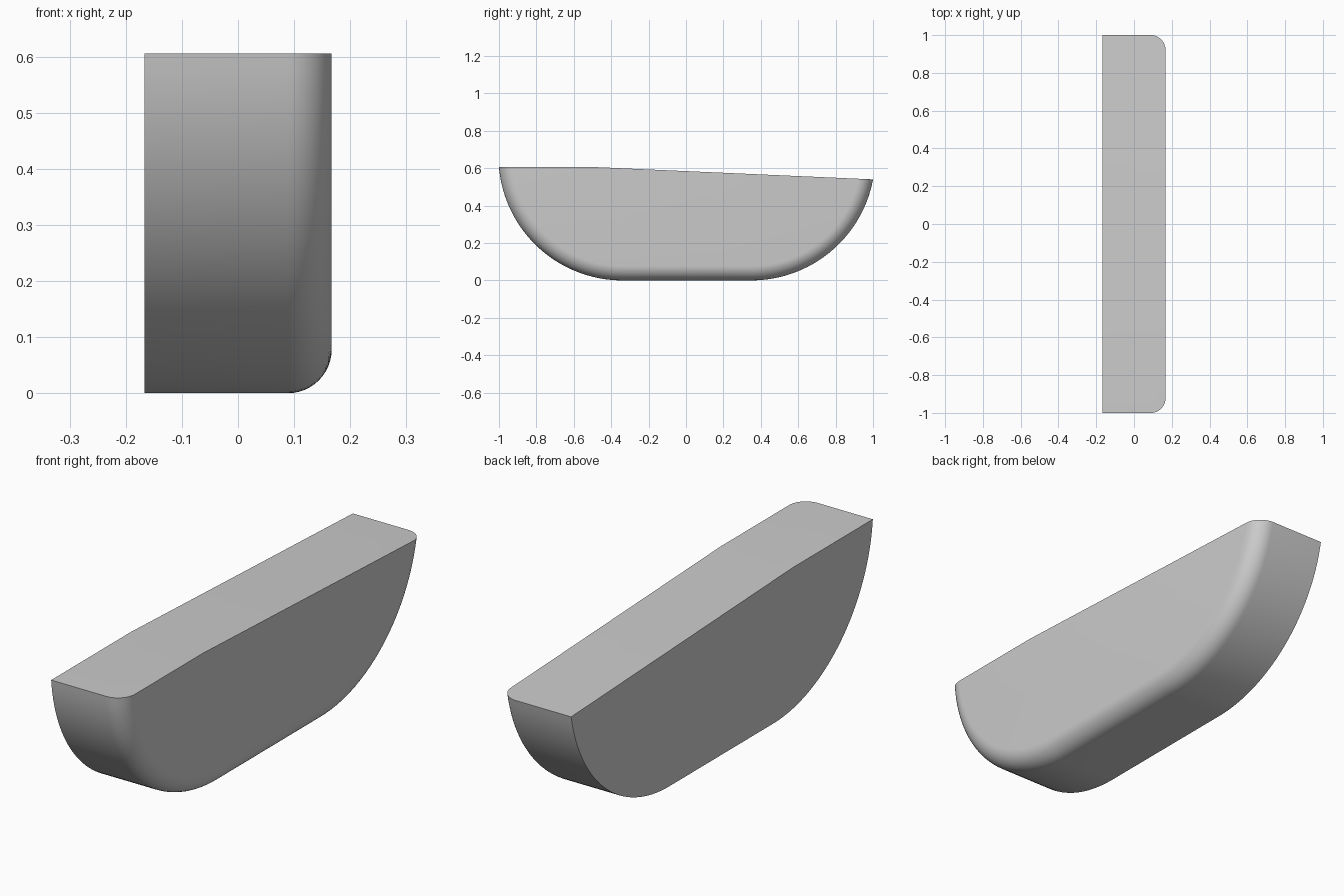
import bpy, bmesh
from math import cos, sin, pi, sqrt, atan2, radians

cube = bpy.data.objects.get("Cube")
if cube:
    bpy.data.objects.remove(cube, do_unlink=True)

HALF_WIDTH, TOP, BREAK_Y, END_Z = 0.167, 0.605, -0.47, 0.54
RADIUS, FLAT_FRONT, FLAT_BACK, FILLET = 0.6625, -0.34, 0.349, 0.078
ARC_STEPS, FILLET_STEPS = 32, 12


def top_height(y):
    return TOP - (TOP - END_Z) * max(0, y - BREAK_Y) / (1 - BREAK_Y)


def arc(centre, side, radius):
    """Arc from the flat bottom up to the top surface."""
    y = centre + side * radius
    for _ in range(20):
        drop = RADIUS - top_height(y)
        y = centre + side * sqrt(radius ** 2 - drop ** 2)
    end = atan2(abs(y - centre), drop)
    angles = [end * i / ARC_STEPS for i in range(ARC_STEPS + 1)]
    return [(centre + side * radius * sin(a), RADIUS - radius * cos(a)) for a in angles]


def section(bm, x, inset):
    r = RADIUS - inset
    points = arc(FLAT_FRONT, -1, r)[::-1] + arc(FLAT_BACK, 1, r)
    return [bm.verts.new((x, y, z)) for y, z in points]


# Sections across the width, shrinking along the rounded edge
bm = bmesh.new()
rows = [section(bm, -HALF_WIDTH, 0)]
for i in range(FILLET_STEPS + 1):
    t = pi / 2 * i / FILLET_STEPS
    rows.append(section(bm, HALF_WIDTH - FILLET * (1 - sin(t)), FILLET * (1 - cos(t))))

# Curved hull
for a, b in zip(rows, rows[1:]):
    for j in range(len(a) - 1):
        bm.faces.new((a[j], a[j + 1], b[j + 1], b[j]))

# Side walls and the two top planes, meeting at the crease
crease = [bm.verts.new((x, BREAK_Y, TOP)) for x in (-HALF_WIDTH, HALF_WIDTH)]
bm.faces.new(rows[0] + [crease[0]])
bm.faces.new(rows[-1] + [crease[1]])
bm.faces.new([row[0] for row in rows] + crease[::-1])
bm.faces.new([row[-1] for row in rows] + crease[::-1])
bmesh.ops.recalc_face_normals(bm, faces=bm.faces)

mesh = bpy.data.meshes.new("rounded_body")
bm.to_mesh(mesh)
bm.free()
body = bpy.data.objects.new("rounded_body", mesh)
bpy.context.collection.objects.link(body)

# Plain grey finish
grey = bpy.data.materials.new("light_grey")
grey.use_nodes = True
colour = (0.6, 0.6, 0.6, 1)
grey.diffuse_color = colour
grey.node_tree.nodes["Principled BSDF"].inputs["Base Color"].default_value = colour
mesh.materials.append(grey)

bpy.context.view_layer.objects.active = body
body.select_set(True)
bpy.ops.object.shade_smooth_by_angle(angle=radians(30))
